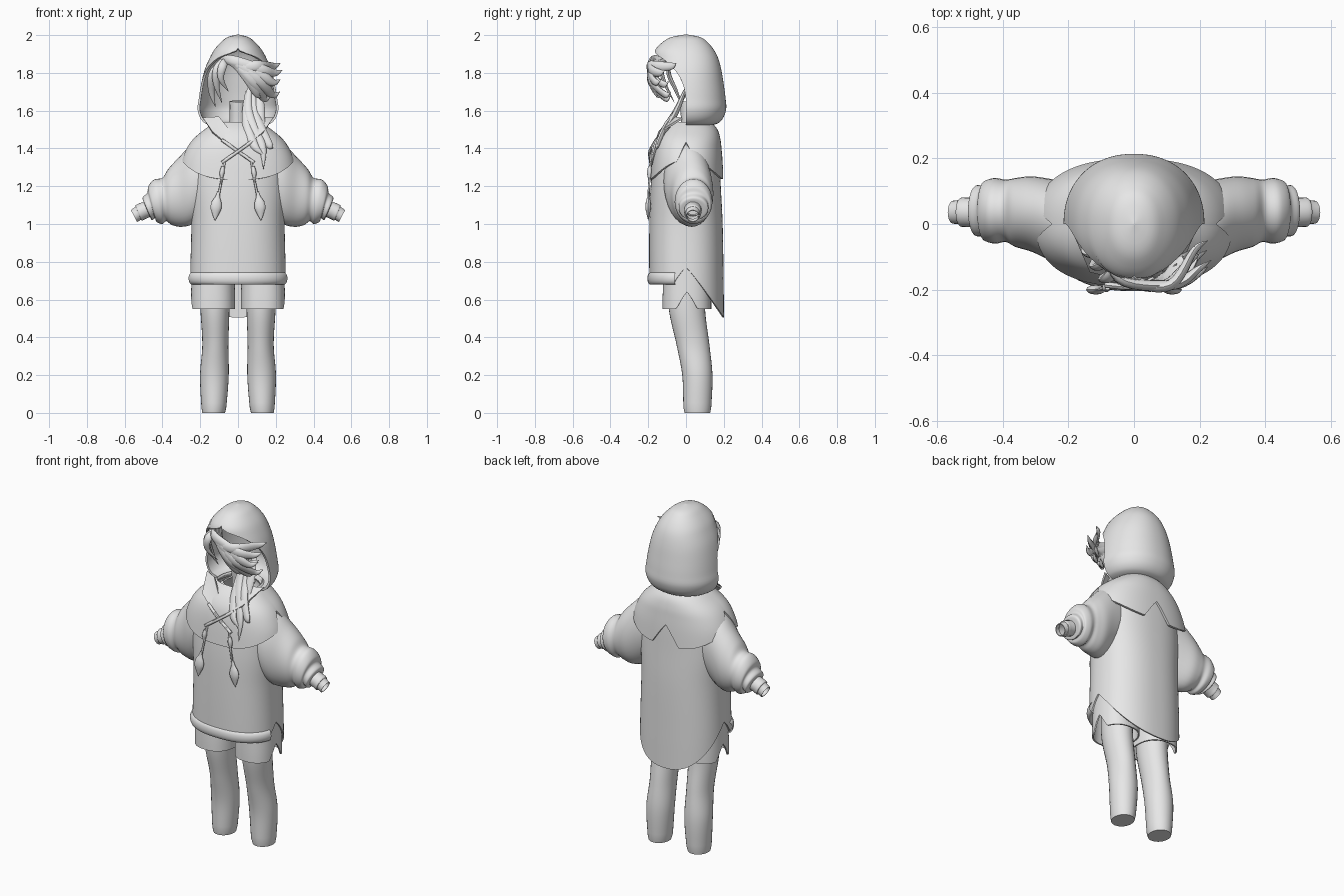
import bpy, bmesh, math
from mathutils import Vector

if "Cube" in bpy.data.objects:
    bpy.data.objects.remove(bpy.data.objects["Cube"])

PI = math.pi
grey = bpy.data.materials.new("plain_grey")
grey.diffuse_color = (0.8, 0.8, 0.8, 1)
grey.use_nodes = True
grey.node_tree.nodes["Principled BSDF"].inputs["Base Color"].default_value = grey.diffuse_color


def finish(name, bm, thick=0):
    bmesh.ops.remove_doubles(bm, verts=bm.verts, dist=1e-5)
    bmesh.ops.recalc_face_normals(bm, faces=bm.faces)
    me = bpy.data.meshes.new(name)
    bm.to_mesh(me)
    bm.free()
    me.materials.append(grey)
    ob = bpy.data.objects.new(name, me)
    bpy.context.collection.objects.link(ob)
    bpy.ops.object.select_all(action='DESELECT')
    ob.select_set(True)
    bpy.context.view_layer.objects.active = ob
    if thick:
        mod = ob.modifiers.new("thickness", 'SOLIDIFY')
        mod.thickness = thick
        mod.offset = 0
        bpy.ops.object.modifier_apply(modifier=mod.name)
    bpy.ops.object.shade_smooth_by_angle(angle=math.radians(45))
    return ob


def grid(name, f, nu, nv, a0=0, a1=2 * PI, thick=0, cap=False):
    """Surface f(angle, t) with t from 0 to 1."""
    bm = bmesh.new()
    rows = [[bm.verts.new(f(a0 + (a1 - a0) * i / nu, j / nv)) for i in range(nu + 1)]
            for j in range(nv + 1)]
    for j in range(nv):
        for i in range(nu):
            bm.faces.new((rows[j][i], rows[j][i + 1], rows[j + 1][i + 1], rows[j + 1][i]))
    if cap:
        bm.faces.new(rows[0][:-1])
        bm.faces.new(rows[-1][:-1])
    return finish(name, bm, thick)


def look(rows, k):
    """Smooth lookup in rows sorted by their first entry."""
    n = len(rows)
    k = min(max(k, rows[0][0]), rows[-1][0])
    i = max(j for j in range(n - 1) if rows[j][0] <= k)
    p, q = rows[i], rows[i + 1]
    h = q[0] - p[0]
    t = (k - p[0]) / h

    def slope(j, c):
        a, b = rows[max(j - 1, 0)], rows[min(j + 1, n - 1)]
        return (b[c] - a[c]) / (b[0] - a[0]) * h
    return [(2*t**3 - 3*t*t + 1) * p[c] + (t**3 - 2*t*t + t) * slope(i, c)
            + (3*t*t - 2*t**3) * q[c] + (t**3 - t*t) * slope(i + 1, c)
            for c in range(1, len(p))]


def spow(v, e):
    return math.copysign(abs(v) ** e, v)


def section(a, z, rx, yf, yb, e=0.85):
    s = spow(math.sin(a), e)
    return (rx * spow(math.cos(a), e), yb * s if s > 0 else -yf * s, z)


def tube(name, pts, radii, n=10, nv=16, flat=1.0):
    """Round strand along a smooth path; radii are spread evenly along it."""
    path = [(i, *p) for i, p in enumerate(pts)]
    rads = [(i, r) for i, r in enumerate(radii)]
    m, mr = len(pts) - 1, len(radii) - 1

    def f(a, t):
        c = Vector(look(path, t * m))
        d = Vector(look(path, min(t + .02, 1) * m)) - Vector(look(path, max(t - .02, 0) * m))
        d.normalize()
        side = d.cross(Vector((0, -1, 0.01))).normalized()
        out = side.cross(d)
        r = max(look(rads, t * mr)[0], 0.0006)
        return c + side * (r * math.cos(a)) + out * (r * flat * math.sin(a))
    return grid(name, f, n, nv, cap=True)


# Hoodie body: flat front hem, arched sides, long rounded tail
BODY = [(.50, .25, -.185, .197), (.70, .25, -.19, .195), (1.0, .243, -.19, .19),
        (1.2, .25, -.183, .18), (1.35, .235, -.165, .172), (1.45, .18, -.135, .16),
        (1.53, .08, -.06, .10)]


def body_hem(a):
    s = math.sin(a)
    if s < -.24:
        return .685
    if s < 0:
        return .70 + .07 * (1 + s / .24)
    return .77 - .265 * s ** .95


def body(a, t):
    z = body_hem(a) + (1.53 - body_hem(a)) * t
    return section(a, z, *look(BODY, z))


grid("hoodie_body", body, 112, 36, thick=.008)


# Padded band along the front hem
def band(a, t):
    x, y, z = section(a, .712, *look(BODY, .712))
    k = 1 + .075 * math.cos(2 * PI * t)
    return (x * k, y * k, z + .032 * math.sin(2 * PI * t))


grid("hem_band", band, 60, 14, PI + .24, 2 * PI - .24)

# Shoulder cape with pointed notches at the sides and the back
CAPE = [(1.22, .315, -.187, .194), (1.33, .295, -.176, .188), (1.40, .265, -.165, .182),
        (1.45, .228, -.148, .176), (1.50, .168, -.112, .16), (1.535, .12, -.07, .13)]


def cape_hem(a):
    c, s = math.cos(a), math.sin(a)
    z = 1.235 + .10 * abs(c) ** 2.5
    side = max(0, 1 - abs(s) / .2)
    back = max(0, 1 - abs(c) / .22) if s > 0 else 0
    return z + .095 * side + .12 * back


def cape(a, t):
    z = cape_hem(a) + (1.535 - cape_hem(a)) * t
    return section(a, z, *look(CAPE, z))


grid("shoulder_cape", cape, 144, 20, thick=.012)

# Hood: full dome on top, open face below
HOOD = [(1.522, .12, -.12, .11, 0), (1.54, .175, -.16, .17, 0), (1.60, .207, -.17, .205, 0),
        (1.66, .202, -.17, .204, 0), (1.75, .187, -.17, .192, .1), (1.82, .169, -.17, .18, .35),
        (1.88, .143, -.165, .163, .85), (1.92, .12, -.157, .142, PI / 2),
        (1.96, .084, -.118, .108, PI / 2), (1.985, .05, -.072, .07, PI / 2),
        (1.998, 0, 0, 0, PI / 2)]


def hood(u, t):
    z = 1.522 + .476 * (.5 - .5 * math.cos(PI * t))
    rx, yf, yb, reach = look(HOOD, z)
    reach = min(max(reach, 0), PI / 2)
    return section(-reach + u * (PI + 2 * reach), z, rx, yf, yb, .92)


grid("hood", hood, 64, 44, 0, 1, thick=.012)
tube("neck", [(0, .03, 1.42), (0, .02, 1.53), (0, .01, 1.65)], [.06, .045, .045], 16)

# Sleeve rings: upper x, z, lower x, z, then y centre and y radius
SLEEVE = [(.14, 1.44, .16, 1.06, 0, .12), (.24, 1.42, .24, 1.0, .01, .125),
          (.32, 1.345, .30, .985, .03, .115), (.37, 1.29, .35, .995, .035, .105),
          (.40, 1.245, .38, 1.015, .04, .095), (.445, 1.235, .40, 1.0, .04, .10),
          (.475, 1.20, .43, 1.01, .04, .092), (.48, 1.165, .44, 1.03, .04, .078),
          (.505, 1.14, .455, 1.02, .04, .076), (.497, 1.11, .47, 1.045, .037, .045)]
CUFF = [(.47, 1.125, .44, 1.05, .037, .044), (.52, 1.108, .488, 1.03, .036, .043),
        (.54, 1.098, .508, 1.02, .036, .043), (.542, 1.09, .512, 1.025, .036, .036),
        (.566, 1.072, .535, 1.012, .036, .033)]
LEG = [(0, .129, .06, .06, .068), (.02, .128, .06, .065, .073), (.2, .125, .06, .076, .08),
       (.36, .12, .037, .069, .087), (.55, .122, .005, .077, .096), (.74, .122, .005, .08, .1)]


def mirrored_loft(s, rows):
    keyed = [(i, *r) for i, r in enumerate(rows)]

    def f(a, t):
        ux, uz, lx, lz, yc, yr = look(keyed, t * (len(rows) - 1))
        c, d = math.cos(a), math.sin(a)
        return (s * ((ux + lx) / 2 + c * (ux - lx) / 2), yc + d * yr,
                (uz + lz) / 2 + c * (uz - lz) / 2)
    return f


for s, side in ((1, "left"), (-1, "right")):
    grid(side + "_sleeve", mirrored_loft(s, SLEEVE), 32, 45)
    grid(side + "_cuff", mirrored_loft(s, CUFF), 20, 20, thick=.004)

    # Legs
    def leg(a, t):
        z = .74 * t
        cx, cy, rx, ry = look(LEG, z)
        return (s * (cx + rx * math.cos(a)), cy + ry * math.sin(a), z)
    grid(side + "_leg", leg, 28, 28, cap=True)

    # Shorts with a slit on the outer side
    def shorts(a, t):
        slit = max(0, 1 - abs(math.sin(a)) / .38) if math.cos(a) > 0 else 0
        z0 = .55 + .09 * slit
        z = z0 + (.78 - z0) * t
        k = 1 - .22 * max(0, z - .6)
        return (s * (.132 + .113 * k * spow(math.cos(a), .85)),
                .005 + .125 * k * spow(math.sin(a), .85), z)
    grid(side + "_shorts_leg", shorts, 72, 8, thick=.008)

    # Collar lapel
    bm = bmesh.new()
    bm.faces.new([bm.verts.new((s * x, y, z)) for x, y, z in
                  ((.185, -.02, 1.56), (.10, -.075, 1.565), (.012, -.14, 1.455),
                   (.05, -.163, 1.415), (.135, -.142, 1.485))])
    bmesh.ops.triangulate(bm, faces=bm.faces)
    finish(side + "_lapel", bm, .012)

    # Crossed lace, hanging cord, bead and leaf-shaped tassel
    tube(side + "_lace", [(s * .085, -.158, 1.445), (0, -.184 - .006 * s, 1.385),
                          (-s * .085, -.186, 1.325)], [.009, .009], 8)
    tube(side + "_cord", [(s * .07, -.185, 1.34), (s * .08, -.193, 1.27), (s * .105, -.198, 1.14)],
         [.006, .006], 8)
    tube(side + "_bead", [(s * .08, -.193, 1.305), (s * .088, -.195, 1.245)],
         [.008, .013, .008], 10, 8)
    tube(side + "_tassel", [(s * .103, -.198, 1.17), (s * .115, -.2, 1.10), (s * .122, -.2, 1.018)],
         [.007, .013, .026, .029, .017, .001], 12, 20, .5)

# Swept fringe: every strand leaves the parting and curls toward its tip
TIPS = [(.235, -.11, 1.815), (.225, -.13, 1.765), (.20, -.09, 1.755), (.222, -.08, 1.70),
        (.17, -.08, 1.68), (.13, -.12, 1.70), (.225, -.05, 1.85)]
for i, tip in enumerate(TIPS):
    x, y, z = tip
    k = i / 6
    tube(f"fringe_strand_{i + 1}",
         [(-.09 + .05 * k, -.10, 1.875), (-.03 + .04 * k, -.175, 1.865 - .03 * k),
          (x * .5, -.185, z * .5 + .91), (x * .82, y - .03, z - .015), tip],
         [.012, .028, .03, .02, .001], 10, 20, .55)
SIDE = [[(-.07, -.10, 1.88), (-.11, -.13, 1.82), (-.115, -.11, 1.74), (-.085, -.06, 1.64)],
        [(-.09, -.09, 1.86), (-.135, -.09, 1.79), (-.14, -.05, 1.70), (-.12, -.02, 1.62)],
        [(-.05, -.11, 1.88), (-.08, -.165, 1.84), (-.09, -.16, 1.77), (-.05, -.12, 1.70)]]
for i, pts in enumerate(SIDE):
    tube(f"side_strand_{i + 1}", pts, [.012, .022, .016, .001], 10, 16, .55)

# Long lock hanging over the chest
LOCKS = [[(.06, -.0, 1.72), (.055, -.055, 1.60), (.085, -.115, 1.50), (.13, -.165, 1.40), (.135, -.185, 1.29)],
         [(.08, -.0, 1.72), (.085, -.05, 1.60), (.115, -.11, 1.51), (.165, -.15, 1.42), (.185, -.15, 1.40)],
         [(.05, -.0, 1.70), (.045, -.06, 1.58), (.06, -.125, 1.48), (.09, -.17, 1.41), (.14, -.18, 1.36)],
         [(.11, .0, 1.72), (.115, -.04, 1.62), (.12, -.08, 1.54), (.15, -.12, 1.47)]]
for i, pts in enumerate(LOCKS):
    tube(f"long_lock_{i + 1}", pts, [.012, .024, .028, .02, .001], 10, 20, .55)
